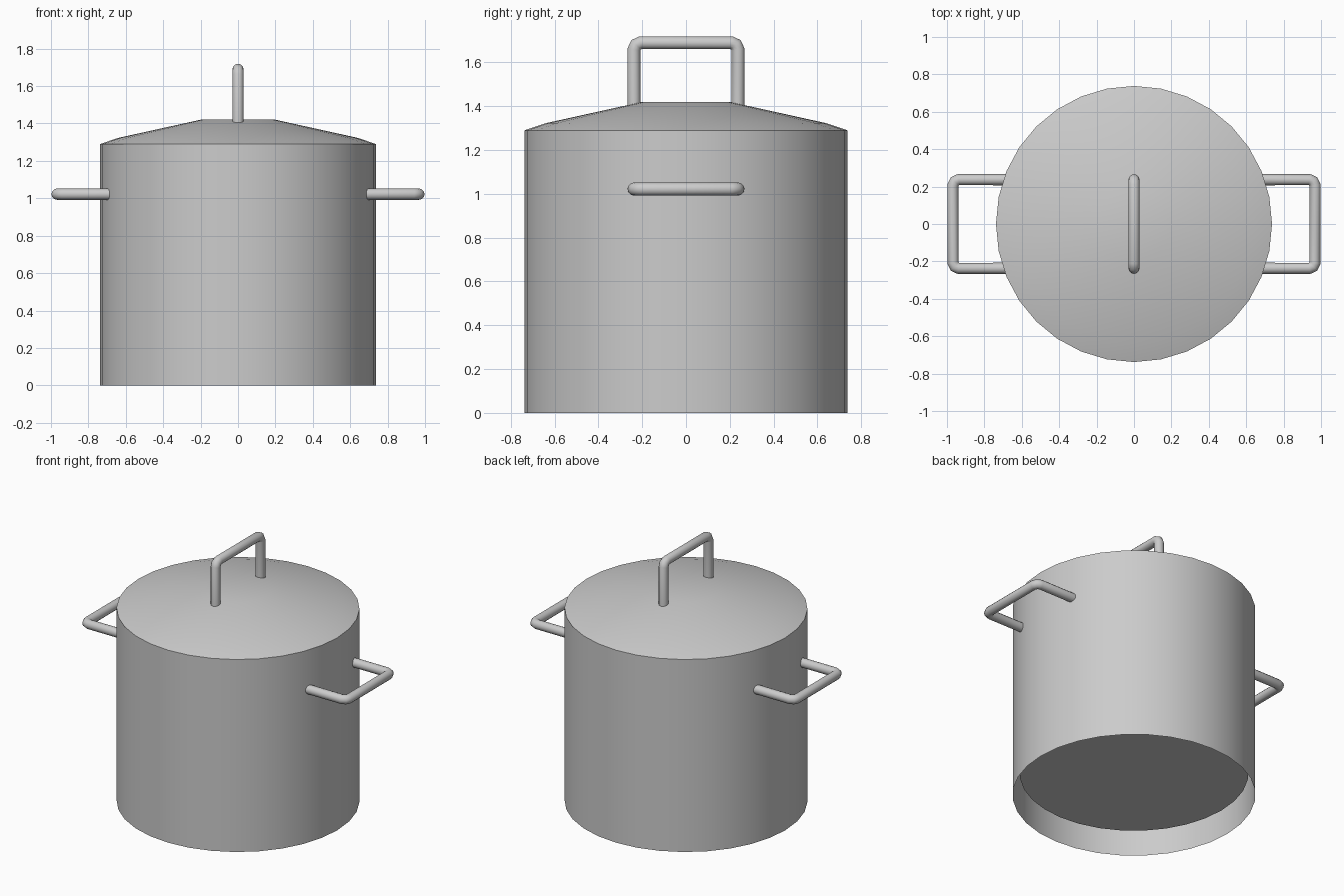
import bpy, bmesh
from math import cos, sin, pi, radians

if "Cube" in bpy.data.objects:
    bpy.data.objects.remove(bpy.data.objects["Cube"])

SIDES = 32


def lathe(name, profile):
    """Revolve (radius, z) points around z; a radius of 0 closes the end."""
    bm = bmesh.new()
    rings = []
    for r, z in profile:
        if r == 0:
            rings.append([bm.verts.new((0, 0, z))] * SIDES)
        else:
            rings.append([bm.verts.new((r * cos(2 * pi * i / SIDES), r * sin(2 * pi * i / SIDES), z))
                          for i in range(SIDES)])
    for a, b in zip(rings, rings[1:]):
        for i in range(SIDES):
            j = (i + 1) % SIDES
            bm.faces.new(list(dict.fromkeys((a[i], a[j], b[j], b[i]))))
    bmesh.ops.recalc_face_normals(bm, faces=bm.faces)
    me = bpy.data.meshes.new(name)
    bm.to_mesh(me)
    bm.free()
    ob = bpy.data.objects.new(name, me)
    bpy.context.collection.objects.link(ob)
    bpy.ops.object.select_all(action='DESELECT')
    ob.select_set(True)
    bpy.context.view_layer.objects.active = ob
    bpy.ops.object.shade_smooth_by_angle(angle=radians(30))
    return ob


def handle(name, place, start, end, half=0.237, tube=0.03, c=0.03):
    """U-shaped tube: place(d, y) maps distance outward and y to 3D."""
    side = [(start, half), (end - c, half), (end - 0.3 * c, half - 0.3 * c), (end, half - c)]
    path = side + [(d, -y) for d, y in reversed(side)]
    cu = bpy.data.curves.new(name, 'CURVE')
    cu.dimensions = '3D'
    cu.bevel_depth = tube
    cu.bevel_resolution = 4
    cu.use_fill_caps = True
    sp = cu.splines.new('POLY')
    sp.points.add(len(path) - 1)
    for p, (d, y) in zip(sp.points, path):
        p.co = (*place(d, y), 1)
    ob = bpy.data.objects.new(name, cu)
    bpy.context.collection.objects.link(ob)
    return ob


# Pot body: raised floor inside an open skirt
lathe("pot_body", [(0, 0.15), (0.695, 0.15), (0.695, 1.285), (0.738, 1.285), (0.738, 0)])

# Lid with a flat centre
lathe("lid", [(0.738, 1.285), (0.738, 1.29), (0.64, 1.323), (0.2, 1.42), (0, 1.42)])

# Handles
handle("lid_handle", lambda d, y: (0, y, d), 1.39, 1.69)
for label, s in (("right", 1), ("left", -1)):
    handle(label + "_handle", lambda d, y: (s * d, y, 1.022), 0.68, 0.968)
